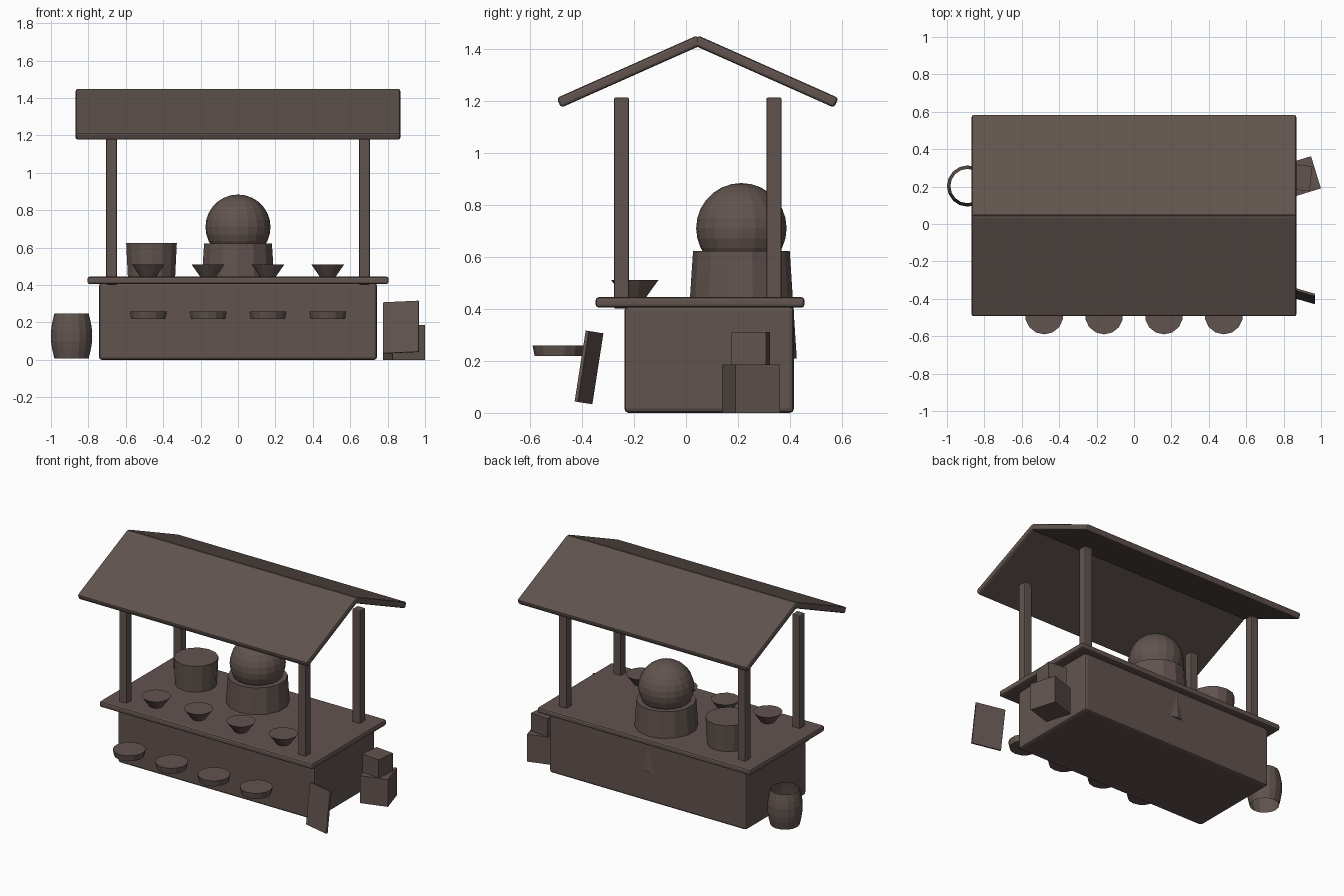
import bpy, bmesh, math
from mathutils import Matrix, Euler

if "Cube" in bpy.data.objects:
    bpy.data.objects.remove(bpy.data.objects["Cube"])

wood = bpy.data.materials.new("dark_wood")
wood.diffuse_color = (0.12, 0.088, 0.078, 1)
wood.use_nodes = True
wood.node_tree.nodes["Principled BSDF"].inputs["Base Color"].default_value = wood.diffuse_color


def finish(name, bm, loc=(0, 0, 0)):
    mesh = bpy.data.meshes.new(name)
    bm.to_mesh(mesh)
    bm.free()
    mesh.materials.append(wood)
    ob = bpy.data.objects.new(name, mesh)
    ob.location = loc
    bpy.context.collection.objects.link(ob)
    return ob


def box(name, loc, size, rot=(0, 0, 0), order='XYZ', bevel=0):
    bm = bmesh.new()
    bmesh.ops.create_cube(bm, size=1)
    bmesh.ops.scale(bm, vec=size, verts=bm.verts)
    ob = finish(name, bm, loc)
    ob.rotation_mode = order
    ob.rotation_euler = rot
    if bevel:
        mod = ob.modifiers.new("bevel", 'BEVEL')
        mod.width = bevel
        mod.segments = 2
    return ob


def lathe(name, x, y, profile, sides=14, caps=True):
    """Revolve (radius, z) points, with one corner pointing along +y."""
    bm = bmesh.new()
    rings = []
    for r, z in profile:
        rings.append([bm.verts.new((-r * math.sin(2 * math.pi * i / sides),
                                    r * math.cos(2 * math.pi * i / sides), z))
                      for i in range(sides)])
    for a, b in zip(rings, rings[1:]):
        for i in range(sides):
            j = (i + 1) % sides
            bm.faces.new((a[i], a[j], b[j], b[i]))
    if caps:
        bm.faces.new(rings[0][::-1])
        bm.faces.new(rings[-1])
    return finish(name, bm, (x, y, 0))


# Counter body and top
box("counter_body", (0, 0.089, 0.205), (1.487, 0.652, 0.41), bevel=0.016)
box("counter_top", (0, 0.054, 0.425), (1.61, 0.804, 0.04), bevel=0.012)

# Four posts
for sx, side in ((-1, "left"), (1, "right")):
    for y, end in ((-0.248, "front"), (0.338, "back")):
        box(f"{end}_{side}_post", (sx * 0.676, y, 0.807),
            (0.058, 0.058, 0.812), bevel=0.006)

# Two sloped roof panels meeting at the ridge
pitch = math.radians(24)
for s, end in ((-1, "front"), (1, "back")):
    box(f"{end}_roof_panel",
        (0, 0.0445 + s * 0.263, 1.313), (1.736, 0.592, 0.041),
        rot=(-s * pitch, 0, 0), bevel=0.011)

# Domed oven: tapered base running down through the counter, with a ball on top
lathe("oven_base", 0, 0.213, [(0.213, 0.21), (0.186, 0.622)])
bm = bmesh.new()
bmesh.ops.create_uvsphere(bm, u_segments=20, v_segments=14, radius=0.174)
finish("oven_dome", bm, (0, 0.213, 0.71))

# Cooking pot
lathe("pot", -0.4625, 0.208, [(0.129, 0.43), (0.139, 0.626)])

# Bowls on the counter and round stool seats in front
for i in range(4):
    x = -0.48 + 0.32 * i
    lathe(f"bowl_{i + 1}", x, -0.197, [(0.042, 0.443), (0.091, 0.511)])
    lathe(f"stool_seat_{i + 1}", x, -0.488, [(0.094, 0.218), (0.102, 0.259)])

# Open barrel on the left
lathe("barrel", -0.89, 0.203,
      [(0.092, 0.008), (0.104, 0.06), (0.11, 0.10), (0.11, 0.155),
       (0.104, 0.195), (0.092, 0.247)], sides=16, caps=False)

# Stacked crates and leaning board on the right
box("lower_crate", (0.887, 0.25, 0.0935), (0.18, 0.18, 0.187), rot=(0, 0, 0.297))
box("upper_crate", (0.88, 0.249, 0.248), (0.134, 0.134, 0.125), rot=(0, 0, -0.11))
box("menu_board", (0.872, -0.373, 0.175), (0.198, 0.013, 0.276),
    rot=(-0.155, 0, -0.29), order='ZYX')
